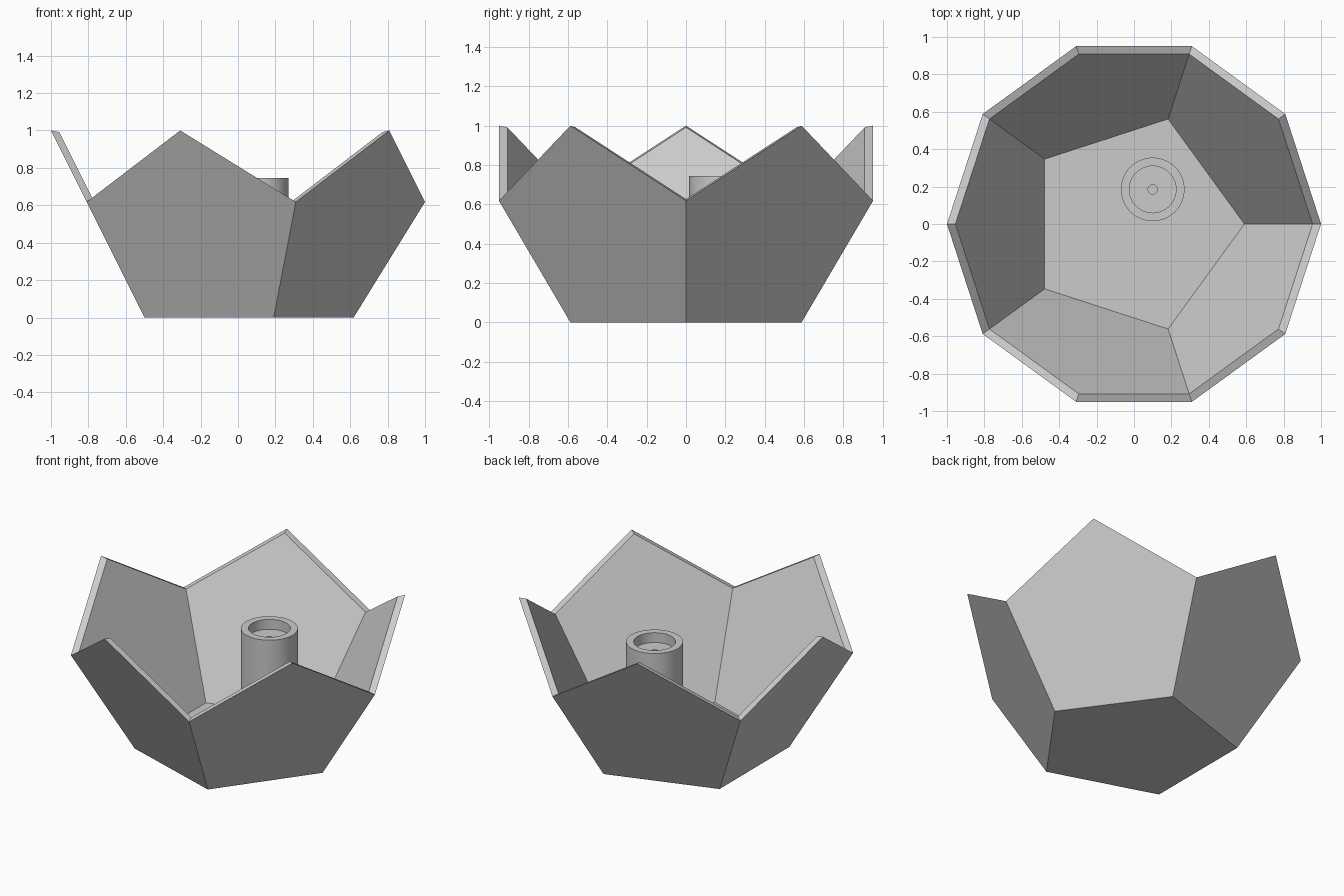
import bpy, bmesh
from math import cos, sin, pi, radians, sqrt

cube = bpy.data.objects.get("Cube")
if cube:
    bpy.data.objects.remove(cube, do_unlink=True)

grey = bpy.data.materials.new("plain grey")
grey.use_nodes = True
grey.diffuse_color = (0.6, 0.6, 0.6, 1)
grey.node_tree.nodes["Principled BSDF"].inputs["Base Color"].default_value = grey.diffuse_color


def finish(bm, name):
    bmesh.ops.recalc_face_normals(bm, faces=bm.faces)
    mesh = bpy.data.meshes.new(name)
    bm.to_mesh(mesh)
    bm.free()
    mesh.materials.append(grey)
    obj = bpy.data.objects.new(name, mesh)
    bpy.context.collection.objects.link(obj)
    return obj


# Half dodecahedron bowl: the inner wall is the outer wall shrunk about the full solid's centre
inv_phi = (sqrt(5) - 1) / 2
centre_z = (1 + inv_phi) / 2
inner_scale = 0.955


def half_shell(bm, scale):
    def vert(radius, step, z):
        a = step * pi / 5
        return bm.verts.new((scale * radius * cos(a), scale * radius * sin(a),
                             centre_z + scale * (z - centre_z)))
    base = [vert(inv_phi, 2 * i, 0) for i in range(5)]
    rim = [vert(1, i, 1 if i % 2 else inv_phi) for i in range(10)]
    bm.faces.new(base)
    for i in range(5):
        j = (i + 1) % 5
        bm.faces.new((base[i], base[j], rim[2 * j], rim[2 * i + 1], rim[2 * i]))
    return rim


bm = bmesh.new()
outer, inner = half_shell(bm, 1), half_shell(bm, inner_scale)
for i in range(10):
    j = (i + 1) % 10
    bm.faces.new((outer[i], outer[j], inner[j], inner[i]))
finish(bm, "faceted_bowl")

# Round post with a recessed top and a narrow bore, turned from a profile
floor_z = centre_z * (1 - inner_scale)
top_z = 0.745
profile = [(0.17, floor_z - 0.01), (0.17, top_z), (0.125, top_z),
           (0.125, top_z - 0.065), (0.025, top_z - 0.065), (0.025, floor_z + 0.01)]
sides = 64
bm = bmesh.new()
rings = [[bm.verts.new((r * cos(2 * pi * k / sides), r * sin(2 * pi * k / sides), z))
          for k in range(sides)] for r, z in profile]
for low, high in zip(rings, rings[1:]):
    for k in range(sides):
        n = (k + 1) % sides
        bm.faces.new((low[k], low[n], high[n], high[k]))
bm.faces.new(rings[0])
bm.faces.new(rings[-1])
post = finish(bm, "hollow_post")
post.location = (0.1, 0.185, 0)
bpy.ops.object.select_all(action='DESELECT')
post.select_set(True)
bpy.context.view_layer.objects.active = post
bpy.ops.object.shade_smooth_by_angle(angle=radians(30))
